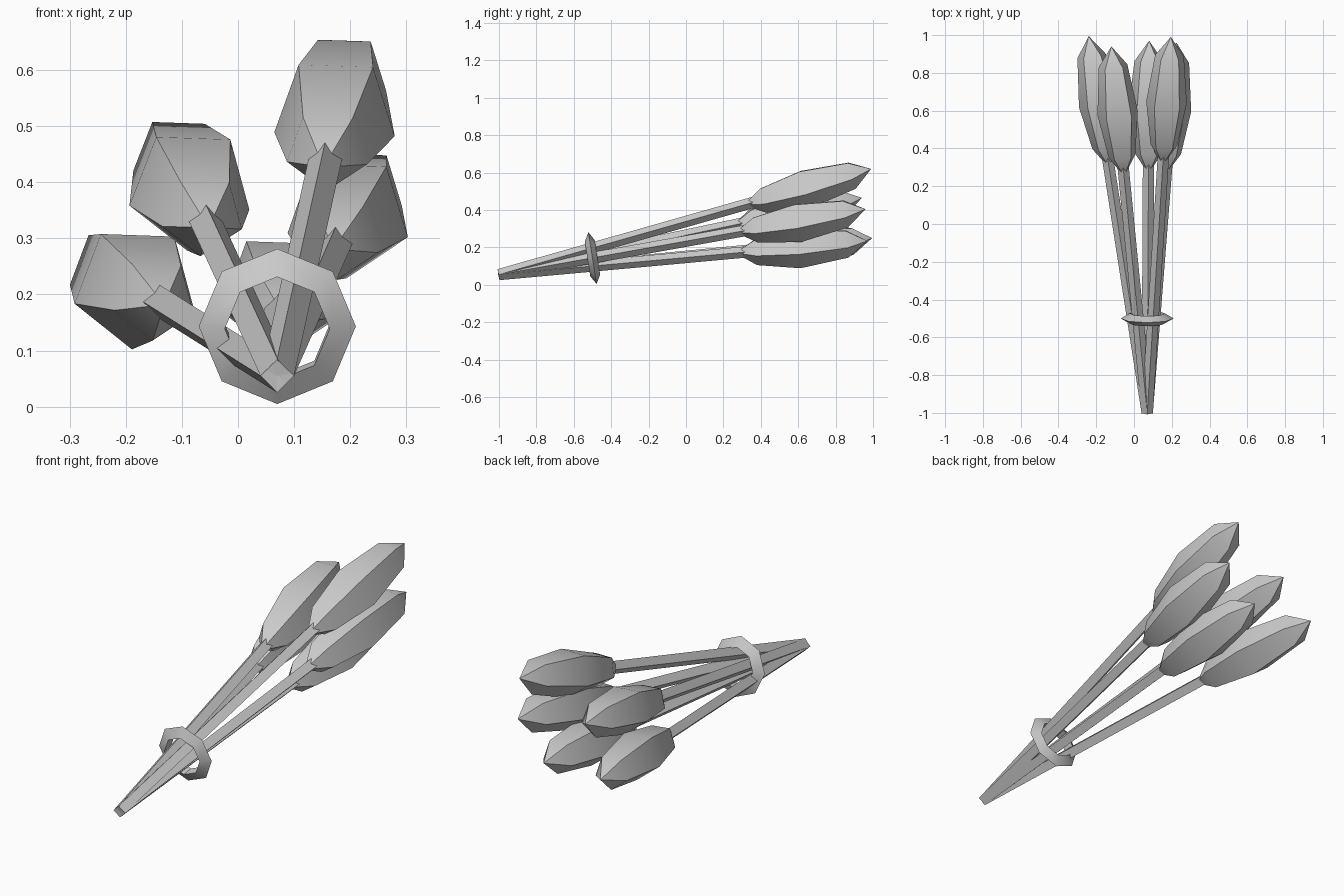
import bpy, bmesh, math
from mathutils import Vector, Matrix

if "Cube" in bpy.data.objects:
    bpy.data.objects.remove(bpy.data.objects["Cube"])

grey = bpy.data.materials.new("soft_grey")
grey.diffuse_color = (0.6, 0.6, 0.6, 1)
grey.use_nodes = True
grey.node_tree.nodes["Principled BSDF"].inputs["Base Color"].default_value = grey.diffuse_color

ROOT = Vector((0.07, -1.0, 0.055))   # where all stems meet


def lathe(name, axis, sides, angle, rings):
    """Skin polygon rings (distance along axis, radius) starting at ROOT."""
    axis = axis.normalized()
    right = axis.cross(Vector((0, 0, 1))).normalized()
    up = right.cross(axis)
    bm = bmesh.new()
    loops = []
    for dist, rad in rings:
        c = ROOT + axis * dist
        if rad == 0:
            loops.append([bm.verts.new(c)])
            continue
        loops.append([bm.verts.new(c + rad * (right * math.cos(a) + up * math.sin(a)))
                      for a in (angle + 2 * math.pi * i / sides for i in range(sides))])
    for lo, hi in zip(loops, loops[1:]):
        for i in range(sides):
            j = (i + 1) % sides
            if len(hi) == 1:
                bm.faces.new((lo[i], lo[j], hi[0]))
            else:
                bm.faces.new((lo[i], lo[j], hi[j], hi[i]))
    for loop in (loops[0], loops[-1]):
        if len(loop) > 1:
            bm.faces.new(loop)
    finish(name, bm)


def finish(name, bm):
    bmesh.ops.recalc_face_normals(bm, faces=bm.faces)
    me = bpy.data.meshes.new(name)
    bm.to_mesh(me)
    bm.free()
    me.materials.append(grey)
    ob = bpy.data.objects.new(name, me)
    bpy.context.collection.objects.link(ob)
    bpy.ops.object.select_all(action='DESELECT')
    ob.select_set(True)
    bpy.context.view_layer.objects.active = ob
    bpy.ops.object.shade_smooth_by_angle(angle=math.radians(30))


# Five closed buds on straight stems, given by bud tip
tips = {
    "top": (0.195, 0.99, 0.62),
    "upper_left": (-0.12, 0.94, 0.465),
    "lower_left": (-0.24, 0.995, 0.25),
    "right": (0.225, 0.96, 0.405),
    "lower_middle": (0.08, 0.97, 0.235),
}
for label, tip in tips.items():
    axis = Vector(tip) - ROOT
    n = axis.length
    lathe("stem_" + label, axis, 4, 0, [(0, 0.03), (n - 0.64, 0.03)])
    lathe("bud_" + label, axis, 5, math.radians(52),
          [(n - 0.68, 0.02), (n - 0.60, 0.075), (n - 0.37, 0.113),
           (n - 0.11, 0.08), (n, 0)])

# Octagonal tie ring with a triangular section, leaning forward
bm = bmesh.new()
MAJOR, MINOR = 0.109, 0.031
place = Matrix.Translation((0.07, -0.5, 0.143)) @ Matrix.Rotation(math.radians(9), 4, 'X')
loops = []
for i in range(8):
    a = i * math.pi / 4
    loop = []
    for k in range(3):
        b = k * 2 * math.pi / 3
        r = MAJOR + MINOR * math.cos(b)
        p = Vector((r * math.cos(a), MINOR * math.sin(b), r * math.sin(a)))
        loop.append(bm.verts.new(place @ p))
    loops.append(loop)
for i in range(8):
    p, q = loops[i], loops[(i + 1) % 8]
    for k in range(3):
        m = (k + 1) % 3
        bm.faces.new((p[k], p[m], q[m], q[k]))
finish("tie_ring", bm)
